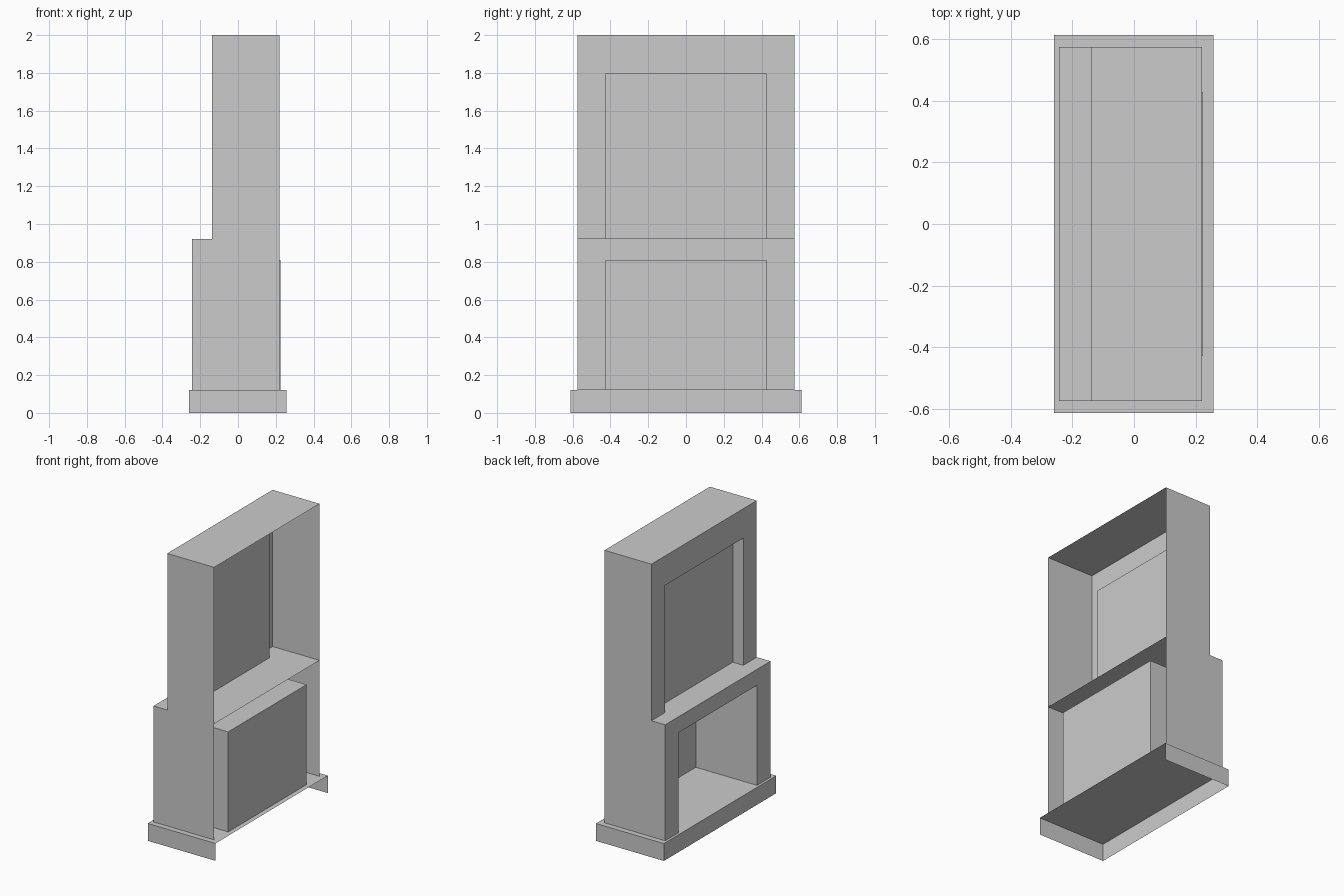
import bpy, bmesh

if "Cube" in bpy.data.objects:
    bpy.data.objects.remove(bpy.data.objects["Cube"])


def shell(name, x, y, z, drop, opening=None, inward=False):
    """Box without the faces in drop; opening=(half width, top) adds a framed front at low x."""
    bm = bmesh.new()
    v = {(i, j, k): bm.verts.new((x[i], y * (2 * j - 1), z[k]))
         for i in (0, 1) for j in (0, 1) for k in (0, 1)}
    sides = {
        "-x": ((0, 0, 0), (0, 0, 1), (0, 1, 1), (0, 1, 0)),
        "+x": ((1, 0, 0), (1, 1, 0), (1, 1, 1), (1, 0, 1)),
        "-y": ((0, 0, 0), (1, 0, 0), (1, 0, 1), (0, 0, 1)),
        "+y": ((0, 1, 0), (0, 1, 1), (1, 1, 1), (1, 1, 0)),
        "-z": ((0, 0, 0), (0, 1, 0), (1, 1, 0), (1, 0, 0)),
        "+z": ((0, 0, 1), (1, 0, 1), (1, 1, 1), (0, 1, 1)),
    }
    for key, corners in sides.items():
        if key not in drop:
            bm.faces.new([v[c] for c in corners])
    if opening:
        w, top = opening
        # Two jambs and a lintel around the opening
        o = {(j, k): bm.verts.new((x[0], w * (2 * j - 1), (z[0], top)[k]))
             for j in (0, 1) for k in (0, 1)}
        bm.faces.new((v[0, 0, 0], v[0, 0, 1], o[0, 1], o[0, 0]))
        bm.faces.new((v[0, 0, 1], v[0, 1, 1], o[1, 1], o[0, 1]))
        bm.faces.new((v[0, 1, 1], v[0, 1, 0], o[1, 0], o[1, 1]))
        bmesh.ops.dissolve_edges(bm, edges=[
            bm.edges.get((v[0, j, 1], o[j, 1])) for j in (0, 1)])
    if inward:
        bmesh.ops.reverse_faces(bm, faces=bm.faces[:])
    me = bpy.data.meshes.new(name)
    bm.to_mesh(me)
    bm.free()
    ob = bpy.data.objects.new(name, me)
    bpy.context.collection.objects.link(ob)
    return ob


BASE, SHELF, TOP = 0.12, 0.92, 2.0
FRONT, BREAST, BACK = -0.243, -0.138, 0.22
HALF, NICHE = 0.574, 0.427

# Hearth slab, open underneath and against the wall
shell("hearth_base", (-0.26, 0.257), 0.612, (0, BASE), {"-z", "+x"})

# Lower surround with mantel shelf on top, and its deep firebox
shell("lower_surround", (FRONT, BACK), HALF, (BASE, SHELF),
      {"-x", "+x", "-z"}, opening=(NICHE, 0.81))
shell("firebox", (FRONT, 0.224), NICHE, (BASE, 0.81), {"-x", "-z"}, inward=True)

# Upper chimney breast and its shallow recess
shell("chimney_breast", (BREAST, BACK), HALF, (SHELF, TOP),
      {"-x", "+x", "-z"}, opening=(NICHE, 1.797))
shell("upper_recess", (BREAST, -0.058), NICHE, (SHELF, 1.797), {"-x", "-z"}, inward=True)
